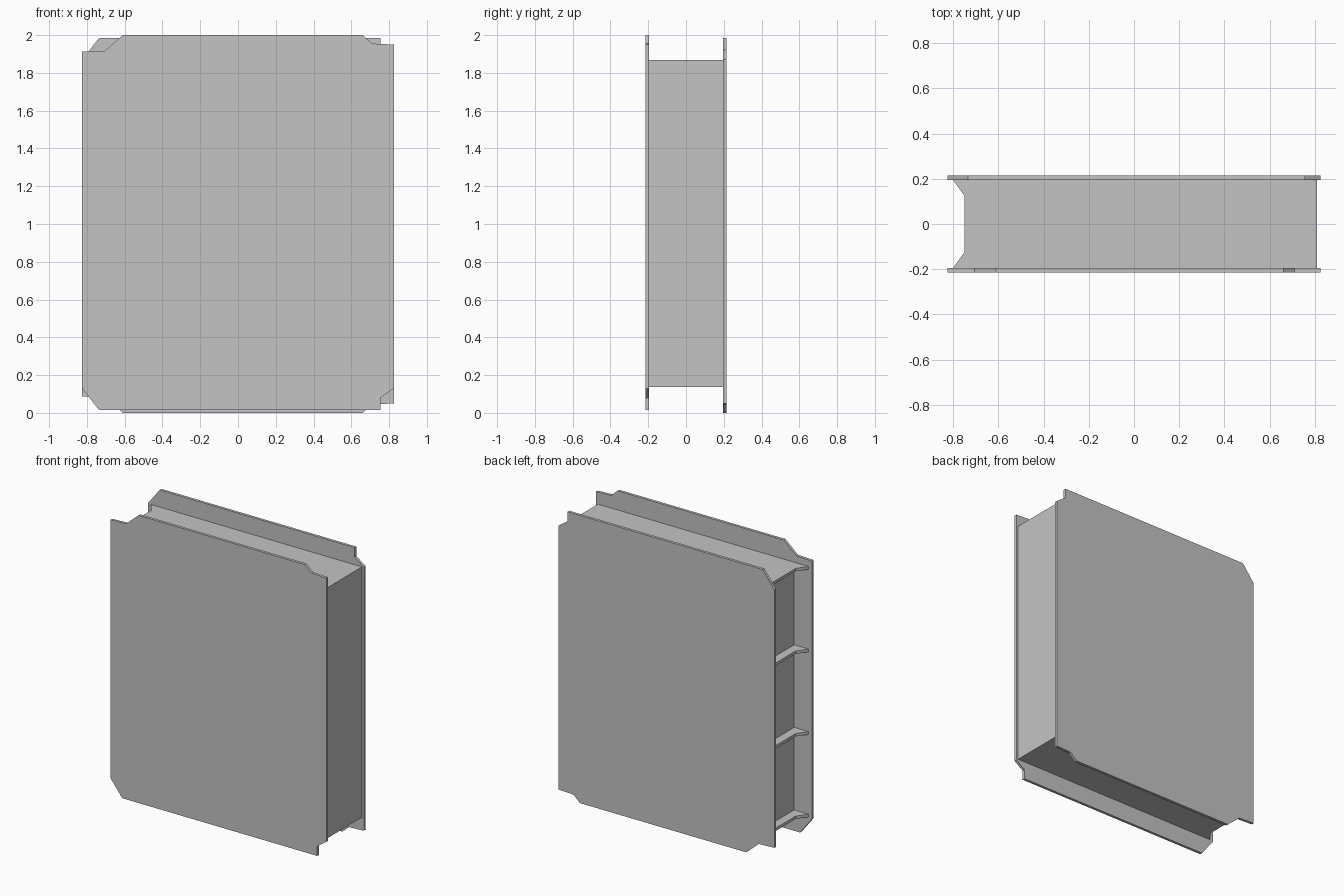
import bpy
import bmesh

cube = bpy.data.objects.get("Cube")
if cube:
    bpy.data.objects.remove(cube, do_unlink=True)

grey = bpy.data.materials.new("light_grey")
grey.use_nodes = True
colour = (0.55, 0.55, 0.55, 1)
grey.diffuse_color = colour
grey.node_tree.nodes["Principled BSDF"].inputs["Base Color"].default_value = colour


def extrude_outline(name, points, axis, start, end):
    """Extrude a closed 2D outline along y (points are x, z) or z (points are x, y)."""
    bm = bmesh.new()
    place = (lambda a, b: (a, start, b)) if axis == "y" else (lambda a, b: (a, b, start))
    face = bm.faces.new([bm.verts.new(place(a, b)) for a, b in points])
    out = bmesh.ops.extrude_face_region(bm, geom=[face])
    verts = [v for v in out["geom"] if isinstance(v, bmesh.types.BMVert)]
    depth = end - start
    bmesh.ops.translate(bm, verts=verts, vec=(0, depth, 0) if axis == "y" else (0, 0, depth))
    bmesh.ops.recalc_face_normals(bm, faces=bm.faces)
    mesh = bpy.data.meshes.new(name)
    bm.to_mesh(mesh)
    bm.free()
    mesh.materials.append(grey)
    obj = bpy.data.objects.new(name, mesh)
    bpy.context.collection.objects.link(obj)
    return obj


# Panel outline with a chamfer, a notch and two stepped corners
outer, inner = 0.214, 0.195
panel = [(-0.825, 0.13), (-0.735, 0.014), (0.755, 0.014), (0.755, 0.08),
         (0.825, 0.13), (0.825, 1.95), (0.71, 1.955), (0.66, 2.0),
         (-0.61, 2.0), (-0.705, 1.917), (-0.825, 1.912)]

# The back panel is the front one turned over top to bottom
extrude_outline("front_panel", panel, "y", -outer, -inner)
extrude_outline("back_panel", [(x, 2 - z) for x, z in panel], "y", inner, outer)

# Solid core between the panels
bottom, top = 0.138, 1.868
core_left, core_right = -0.69, 0.81
core = [(core_left, -inner), (core_right, -inner), (core_right, inner), (core_left, inner)]
extrude_outline("core", core, "z", bottom, top)

# Four flared ribs in the open side
rib = [(core_left, -inner), (core_left, inner), (-0.80, inner),
       (-0.75, 0.125), (-0.75, -0.125), (-0.80, -inner)]
thickness = 0.02
for i in range(4):
    z = bottom + i * (top - bottom - thickness) / 3
    extrude_outline(f"side_rib_{i + 1}", rib, "z", z, z + thickness)
